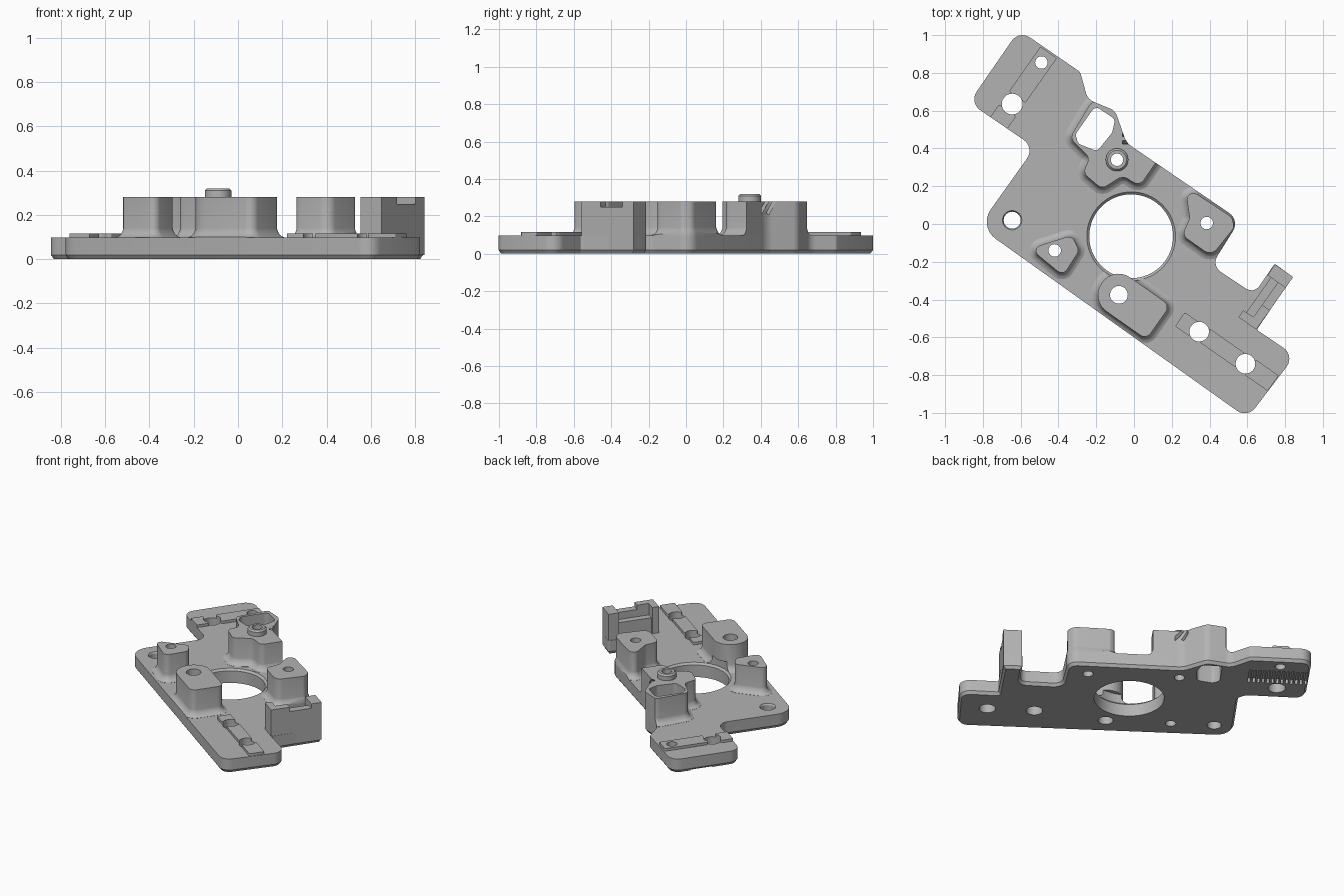
import bpy, bmesh, math
from mathutils import Vector

cube = bpy.data.objects.get("Cube")
if cube:
    bpy.data.objects.remove(cube)

grey = bpy.data.materials.new("machined grey")
grey.use_nodes = True
COLOR = (0.45, 0.45, 0.45, 1)
grey.diffuse_color = COLOR
grey.node_tree.nodes["Principled BSDF"].inputs["Base Color"].default_value = COLOR

U = Vector((0.818, -0.575))   # long direction of the plate
V = Vector((0.575, 0.818))    # short direction of the plate
TOP, BOSS = 0.097, 0.28


def rounded(corners, steps=7):
    """Polygon of (x, y, radius) corners with filleted corners, anticlockwise."""
    out = []
    for i, (x, y, r) in enumerate(corners):
        p = Vector((x, y))
        a = (Vector(corners[i - 1][:2]) - p).normalized()
        b = (Vector(corners[(i + 1) % len(corners)][:2]) - p).normalized()
        if r == 0:
            out.append(p)
            continue
        half = a.angle(b) / 2
        centre = p + (a + b).normalized() * r / math.sin(half)
        reach = r / math.tan(half)
        start, end = p + a * reach - centre, p + b * reach - centre
        turn = start.angle_signed(end)
        for k in range(steps + 1):
            t = -turn * k / steps
            c, s = math.cos(t), math.sin(t)
            out.append(centre + Vector((c * start.x - s * start.y, s * start.x + c * start.y)))
    area = sum(out[i - 1].cross(q) for i, q in enumerate(out))
    return out if area > 0 else out[::-1]


def circle(c, r, n=32):
    return [Vector(c) + r * Vector((math.cos(math.tau * k / n), math.sin(math.tau * k / n))) for k in range(n)]


def rect(c, half_u, half_v, r=0):
    c = Vector(c)
    pts = [c + U * half_u * a + V * half_v * b for a, b in ((-1, -1), (1, -1), (1, 1), (-1, 1))]
    return rounded([(p.x, p.y, r) for p in pts])


def offset(outline, d):
    out = []
    for i, p in enumerate(outline):
        e1 = (p - outline[i - 1]).normalized()
        e2 = (outline[(i + 1) % len(outline)] - p).normalized()
        n1, n2 = Vector((e1.y, -e1.x)), Vector((e2.y, -e2.x))
        out.append(p + (n1 + n2) * d / (1 + n1.dot(n2)))
    return out


def solid(name, outline, rings):
    """Stack the outline through (height, offset) rings and cap both ends."""
    bm = bmesh.new()
    loops = [[bm.verts.new((p.x, p.y, z)) for p in (offset(outline, d) if d else outline)] for z, d in rings]
    n = len(outline)
    for lo, hi in zip(loops, loops[1:]):
        for i in range(n):
            bm.faces.new((lo[i], lo[(i + 1) % n], hi[(i + 1) % n], hi[i]))
    bm.faces.new(loops[0][::-1])
    bm.faces.new(loops[-1])
    bmesh.ops.recalc_face_normals(bm, faces=bm.faces)
    mesh = bpy.data.meshes.new(name)
    bm.to_mesh(mesh)
    bm.free()
    mesh.materials.append(grey)
    ob = bpy.data.objects.new(name, mesh)
    bpy.context.collection.objects.link(ob)
    return ob


def boolean(ob, cutters, mode="DIFFERENCE"):
    for cutter in cutters:
        m = ob.modifiers.new("cut", "BOOLEAN")
        m.operation, m.object, m.solver = mode, cutter, "EXACT"
    bpy.context.view_layer.update()
    mesh = bpy.data.meshes.new_from_object(ob.evaluated_get(bpy.context.evaluated_depsgraph_get()))
    ob.modifiers.clear()
    ob.data = mesh


# Plate outline
edge = rounded([
    (-.608, 1.027, .07), (-.285, .805, .03), (-.245, .66, .07), (-.10, .60, .06), (-.04, .43, .1),
    (.56, .02, .07), (.41, -.22, .06), (.635, -.37, .05), (.745, -.21, .01), (.84, -.28, .01),
    (.65, -.56, .01), (.853, -.697, .07), (.60, -1.028, .07), (-.823, -.014, .11),
    (-.525, .405, .07), (-.873, .643, .07)])
plate = solid("base_plate", edge, [(0, -.014), (.02, 0), (TOP, 0)])

# Helpers: clipping block and hole cutters
clip = solid("clip_block", edge, [(-.1, 0), (.6, 0)])
cutters = [clip]


def hole(c, r, low=-.1, high=.5):
    ob = solid("hole_cutter", circle(c, r), [(low, 0), (high, 0)])
    cutters.append(ob)
    return ob


pin_at, tri_at, right_at, low_at = (-.09, .34), (-.42, -.14), (.385, .005), (-.08, -.375)
bore_at = (-.015, -.065)
bore = solid("bore_cutter", circle(bore_at, .222, 64),
             [(-.1, 0), (TOP - .013, 0), (TOP, .013), (.16, .013)])
pocket = solid("pocket_cutter", rounded([
    (-.31, .475, .03), (-.205, .625, .03), (-.10, .555, .03), (-.115, .485, .03),
    (-.195, .385, .03), (-.295, .425, .03)]), [(-.1, 0), (.5, 0)])
cutters += [bore, pocket]
pin_hole, tri_hole, right_hole = hole(pin_at, .033), hole(tri_at, .033), hole(right_at, .033)
low_hole = hole(low_at, .047)
side_hole = solid("side_hole_cutter", circle((-.645, .02), .045), [(-.1, 0), (TOP - .01, 0), (.12, .02)])
cutters.append(side_hole)
plate_holes = [hole(c, r) for c, r in (
    ((-.645, .635), .055), ((-.49, .855), .033), ((.345, -.57), .052), ((.59, -.74), .052))]

# Row of grooves under the narrow end
grooves = []
for k in range(13):
    c = Vector((-.565, .745)) + U * (k - 6) * .03
    grooves.append(solid("groove_cutter", rect(c, .008, .075), [(-.1, 0), (.03, 0)]))
cutters += grooves
boolean(plate, [bore, pocket, pin_hole, tri_hole, right_hole, low_hole, side_hole] + plate_holes + grooves)

# Bosses with a filleted foot, trimmed to the plate edge
FOOT = [(TOP - .01, .035), (TOP + .001, .035), (.103, .022), (.112, .011), (.13, .002), (.14, 0), (BOSS, 0)]


def boss(name, outline, cuts):
    ob = solid(name, outline, FOOT)
    boolean(ob, [clip], "INTERSECT")
    boolean(ob, cuts)
    return ob


slots = []
for y in (.425, .465):
    s = solid("slot_cutter", [Vector(p) for p in ((-.03, -.008), (.03, -.008), (.03, .008), (-.03, .008))],
              [(-.06, 0), (.08, 0)])
    s.location = (-.03, y, .265)
    s.rotation_euler = (math.radians(-30), 0, 0)
    slots.append(s)
cutters += slots
bpy.context.view_layer.update()

boss("pocket_boss", rounded([
    (-.34, .455, .04), (-.215, .665, .06), (0, .60, 0), (.14, .36, 0), (.03, .2, .04),
    (-.06, .255, .05), (-.17, .185, .04), (-.27, .27, .04), (-.235, .35, .04)]),
    [pocket, pin_hole] + slots)
boss("right_boss", rounded([
    (.275, .165, .03), (.33, .16, .03), (.52, .035, .05), (.53, -.02, .03),
    (.41, -.17, .05), (.255, -.06, .04), (.295, .03, .05)]), [right_hole])
boss("small_boss", rounded([
    (-.55, -.13, .03), (-.33, -.06, .035), (-.29, -.14, .035), (-.375, -.275, .035)]), [tri_hole])
low = Vector(low_at)
ends = [low + U * a + V * b for a, b in ((-.11, -.11), (.255, -.11), (.255, .11), (-.11, .11))]
boss("front_boss", rounded([(p.x, p.y, r) for p, r in zip(ends, (.105, .04, .04, .105))]), [low_hole, bore])

# Hollow locating pin
pin = solid("locating_pin", circle(pin_at, .06),
            [(BOSS - .01, 0), (.31, 0), (.32, -.01)])
boolean(pin, [pin_hole])

# Raised pads around the slotted holes
for name, c, hu, hv in (
        ("long_pad_left", (-.535, .79), .053, .145), ("short_pad_left", (-.695, .565), .055, .045),
        ("short_pad_right", (.28, -.53), .045, .045), ("long_pad_right", (.467, -.655), .115, .045),
        ("end_pad_right", (.675, -.80), .075, .05)):
    pad = solid(name, rect(c, hu, hv, .008), [(TOP - .01, 0), (.115, 0)])
    boolean(pad, [clip], "INTERSECT")
    boolean(pad, plate_holes)

# Upright hook: notched outer wall, a lug at each end and a ledge between them
mid = Vector((.745, -.42))


def hook_part(name, u0, u1, v0, v1, z1):
    c = mid + U * (u0 + u1) / 2 + V * (v0 + v1) / 2
    solid(name, rect(c, (u1 - u0) / 2, (v1 - v0) / 2), [(.02, 0), (z1, 0)])


hook_part("hook_wall", -.05, 0, -.125, .10, .25)
hook_part("hook_ledge", -.095, -.05, -.125, .10, .2)
hook_part("hook_front_lug", -.115, 0, -.17, -.125, BOSS)
hook_part("hook_wall_front_ear", -.05, 0, -.125, -.045, BOSS)
hook_part("hook_back_lug", -.117, 0, .10, .17, BOSS)

# Tidy up and shade
for ob in cutters:
    bpy.data.objects.remove(ob)
bpy.ops.object.select_all(action="DESELECT")
for ob in bpy.context.collection.objects:
    if ob.type == "MESH":
        ob.select_set(True)
        bpy.context.view_layer.objects.active = ob
bpy.ops.object.shade_smooth_by_angle(angle=math.radians(30))
